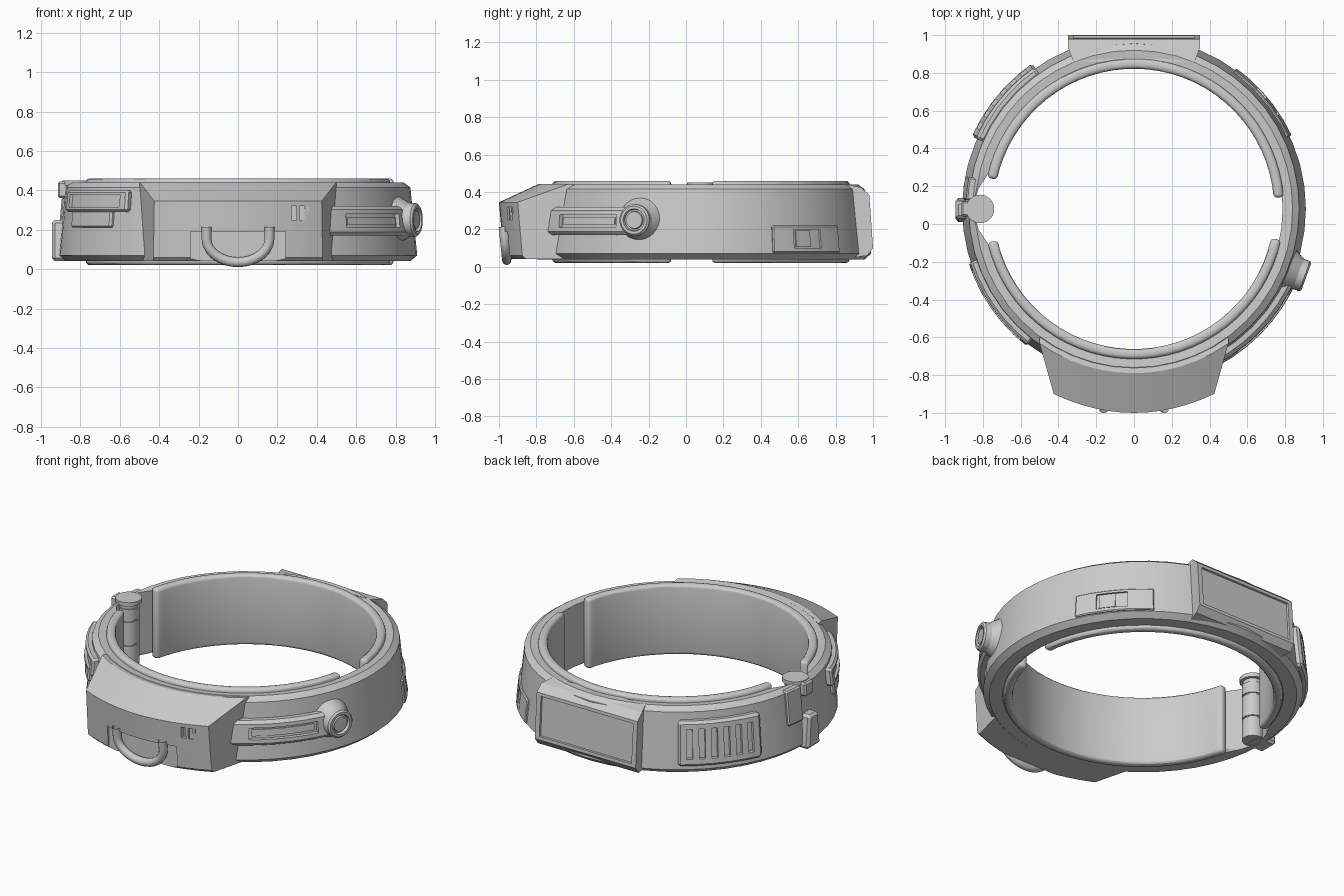
import bpy, bmesh
from math import cos, sin, pi, radians
from mathutils import Vector, Matrix

if "Cube" in bpy.data.objects:
    bpy.data.objects.remove(bpy.data.objects["Cube"])

grey = bpy.data.materials.new("plain grey")
grey.use_nodes = True
COLOUR = (0.6, 0.6, 0.6, 1)
grey.diffuse_color = COLOUR
grey.node_tree.nodes["Principled BSDF"].inputs["Base Color"].default_value = COLOUR

CY = 0.08  # ring centre on y


def activate(ob):
    bpy.ops.object.select_all(action='DESELECT')
    ob.select_set(True)
    bpy.context.view_layer.objects.active = ob


def finish(name, bm, bevel=0, segments=1):
    bmesh.ops.recalc_face_normals(bm, faces=bm.faces)
    mesh = bpy.data.meshes.new(name)
    bm.to_mesh(mesh)
    bm.free()
    mesh.materials.append(grey)
    ob = bpy.data.objects.new(name, mesh)
    bpy.context.collection.objects.link(ob)
    activate(ob)
    if bevel:
        mod = ob.modifiers.new("bevel", 'BEVEL')
        mod.width, mod.segments = bevel, segments
        mod.limit_method, mod.angle_limit = 'ANGLE', radians(40)
        bpy.ops.object.modifier_apply(modifier=mod.name)
    bpy.ops.object.shade_smooth_by_angle(angle=radians(30))
    return ob


def cut(ob, cutters):
    for cutter in cutters:
        cutter.hide_render = True
        activate(ob)
        mod = ob.modifiers.new("cut", 'BOOLEAN')
        mod.operation, mod.object, mod.solver = 'DIFFERENCE', cutter, 'EXACT'
        bpy.ops.object.modifier_apply(modifier=mod.name)
        bpy.data.objects.remove(cutter)
    bpy.ops.object.shade_smooth_by_angle(angle=radians(30))
    return ob


def loft(name, sections, closed=False, bevel=0, segments=1):
    """Skin a row of matching cross-sections."""
    bm = bmesh.new()
    rows = [[bm.verts.new(p) for p in s] for s in sections]
    n = len(rows[0])
    for i in range(len(rows) if closed else len(rows) - 1):
        a, b = rows[i], rows[(i + 1) % len(rows)]
        for j in range(n):
            k = (j + 1) % n
            bm.faces.new((a[j], a[k], b[k], b[j]))
    if not closed:
        bm.faces.new(rows[0])
        bm.faces.new(rows[-1])
    return finish(name, bm, bevel, segments)


def arc(name, profile, a0, a1, bevel=0, segments=1, step=6):
    """Sweep an (r, z) profile round the ring centre, angles in degrees."""
    n = max(2, round((a1 - a0) / step))
    full = a1 - a0 == 360
    angles = [radians(a0 + (a1 - a0) * i / n) for i in range(n if full else n + 1)]
    return loft(name, [[(r * cos(a), CY + r * sin(a), z) for r, z in profile]
                       for a in angles], full, bevel, segments)


def panel(name, a0, a1, z0, z1, low, high, bevel=0):
    """Curved slab between two heights off the leaning ring wall."""
    def wall(z):
        return 0.91 - 0.1 * (z - 0.07)
    return arc(name, [(wall(z0) + low, z0), (wall(z0) + high, z0),
                      (wall(z1) + high, z1), (wall(z1) + low, z1)], a0, a1, bevel)


def slab(name, profile, x0, x1, bevel=0):
    """Extrude a (y, z) profile along x."""
    return loft(name, [[(x, y, z) for y, z in profile] for x in (x0, x1)], bevel=bevel)


def box(name, x0, x1, y0, y1, z0, z1, bevel=0):
    return slab(name, [(y0, z0), (y1, z0), (y1, z1), (y0, z1)], x0, x1, bevel)


def turned(name, profile, origin, axis, sides=32):
    """Lathe (radius, height) points round an axis."""
    turn = Vector(axis).to_track_quat('Z', 'Y').to_matrix()
    rings = [[Vector(origin) + turn @ Vector((r * cos(2 * pi * i / sides),
              r * sin(2 * pi * i / sides), h)) for i in range(sides)] for r, h in profile]
    return loft(name, rings)


# Main band, thinned at the hinge
band = arc("band", [(0.787, 0.05), (0.787, 0.435), (0.84, 0.44), (0.875, 0.415),
                    (0.91, 0.07), (0.875, 0.04), (0.80, 0.04)], 0, 360, step=7.5)
for v in band.data.vertices:
    off = Vector((v.co.x, v.co.y - CY))
    if off.x < 0 and abs(off.y) < 0.13:
        r = max(off.length, 0.855 if abs(off.y) < 0.02 else 0.83)
        off = off.normalized() * r
        v.co.x, v.co.y = off.x, off.y + CY

# Inner cushions
pad = [(0.742, 0.02), (0.795, 0.02), (0.795, 0.46), (0.742, 0.46)]
arc("back_cushion", pad, 4.5, 168, 0.02, 3, 5)
arc("front_cushion", pad, 193, 348, 0.02, 3, 5)

# Front housing with sloped top
sections = []
for i in range(-6, 7):
    t = i / 6
    back, front = t * 0.5, t * 0.425
    yb = CY - (0.87 ** 2 - back ** 2) ** 0.5
    yf = -1 + 0.1 * t * t
    sections.append([(back, yb + 0.05, 0.435), (back, yb, 0.442), (front, yf, 0.345),
                     (front * 1.01, yf + 0.025, 0.06), (front * 1.01, yf + 0.045, 0.042),
                     (back, yb + 0.05, 0.042)])
housing = loft("front_housing", sections)
cutters = [box("ring_notch", -0.24, 0.24, -1.1, -0.935, 0, 0.19)]
for x in (0.285, 0.325, 0.365):
    cutters.append(box("vent", x - 0.013, x + 0.013, -1.1, -0.925, 0.25, 0.32))
cut(housing, cutters)

# Hanging loop
curve = bpy.data.curves.new("hanging_loop", 'CURVE')
curve.dimensions, curve.bevel_depth, curve.bevel_resolution = '3D', 0.025, 4
path = [(-0.16, 0.215)] + [(-0.16 * cos(pi * i / 16), 0.155 - 0.12 * sin(pi * i / 16))
                           for i in range(17)] + [(0.16, 0.215)]
spline = curve.splines.new('POLY')
spline.points.add(len(path) - 1)
for point, (x, z) in zip(spline.points, path):
    point.co = (x, -0.975 + (0.2 - z) * 0.1, z, 1)
curve.materials.append(grey)
loop = bpy.data.objects.new("hanging_loop", curve)
bpy.context.collection.objects.link(loop)
activate(loop)
bpy.ops.object.convert(target='MESH')
bpy.ops.object.shade_smooth_by_angle(angle=radians(40))

# Side rail with slot and inner bar
rail = panel("side_rail", -62, -22, 0.17, 0.32, -0.04, 0.045, 0.018)
cut(rail, [panel("rail_slot", -54, -29, 0.21, 0.28, 0.022, 0.1)])
panel("rail_bar", -53, -30, 0.225, 0.265, 0, 0.03)

# Round knob with a dished face
out = Vector((cos(radians(-20)), sin(radians(-20)), 0))
turned("knob", [(0.12, -0.02), (0.12, 0.025), (0.085, 0.085), (0.085, 0.12), (0.075, 0.13),
                (0.06, 0.13), (0.056, 0.112), (0.048, 0.112), (0.045, 0.125)],
       Vector((0, 0, 0.25)) + Vector((0.79, -0.235, 0)), out)

# Left socket panel with button
socket = panel("socket_panel", 25, 54, 0.075, 0.22, -0.03, 0.012, 0.006)
cut(socket, [panel("socket_recess", 33, 44.5, 0.10, 0.20, 0.0, 0.1)])
panel("socket_button", 34, 40, 0.105, 0.195, -0.02, 0.008)

# Back plate with recessed face
plate = slab("back_plate", [(0.86, 0.44), (0.935, 0.425), (0.98, 0.385), (1.0, 0.1),
                            (0.97, 0.06), (0.86, 0.045)], -0.35, 0.35)
for v in plate.data.vertices:
    if v.co.y < 0.9:
        v.co.x *= 0.92
cut(plate, [slab("plate_recess", [(0.967, 0.365), (0.984, 0.12), (1.1, 0.12), (1.1, 0.365)],
                 -0.32, 0.32)])

# Grille panel
grille = panel("grille", 125, 156, 0.10, 0.37, -0.03, 0.035, 0.015)
cut(grille, [panel("grille_slot", a, a + 2.2, 0.145, 0.325, 0.012, 0.1)
             for a in (128, 132.5, 137, 141.5, 146, 150.5)])

# Latch with window and lower tab
latch = panel("latch", 198, 232, 0.29, 0.40, -0.03, 0.035, 0.012)
cut(latch, [panel("latch_window", 201, 229, 0.315, 0.38, 0.018, 0.1)])
panel("latch_tab", 202, 225, 0.21, 0.30, -0.03, 0.022, 0.01)

# Hinge pin, knuckles and arms
turned("hinge_pin", [(0.055, 0.05), (0.055, 0.43)], (-0.815, CY, 0), (0, 0, 1))
for name, z0, z1 in (("lower_knuckle", 0.045, 0.17), ("middle_knuckle", 0.18, 0.32),
                     ("upper_knuckle", 0.33, 0.40)):
    turned(name, [(0.062, z0), (0.062, z1)], (-0.815, CY, 0), (0, 0, 1))
turned("hinge_cap", [(0.075, 0.425), (0.075, 0.45)], (-0.815, CY, 0), (0, 0, 1))
slab("hinge_arm", [(0.01, 0.042), (0.14, 0.042), (0.12, 0.25), (0.03, 0.25)],
     -0.945, -0.80, 0.015)
box("hinge_cap_arm", -0.915, -0.82, 0.04, 0.12, 0.36, 0.445, 0.01)
panel("hinge_leaf", 169, 177, 0.22, 0.43, -0.03, 0.015, 0.008)
